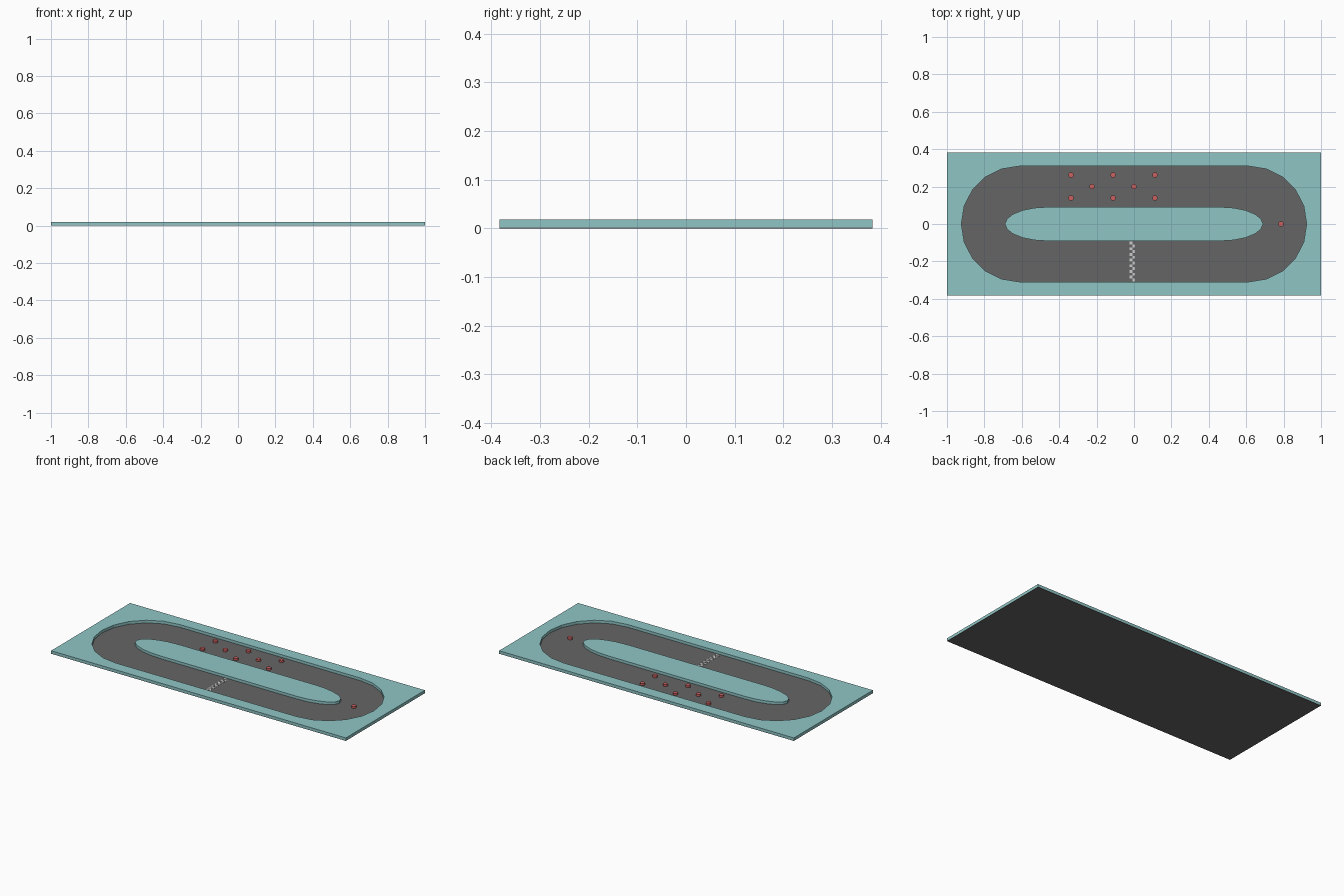
import bpy, bmesh
from math import sin, cos, pi

if "Cube" in bpy.data.objects:
    bpy.data.objects.remove(bpy.data.objects["Cube"])

BASE, TOP = 0.002, 0.0185      # floor level and rim level
HX, HY = 1.0, 0.383            # half size of the board


def material(name, rgb):
    m = bpy.data.materials.new(name)
    m.diffuse_color = (*rgb, 1)
    m.use_nodes = True
    m.node_tree.nodes["Principled BSDF"].inputs["Base Color"].default_value = m.diffuse_color
    return m


TEAL = material("teal", (0.28, 0.56, 0.56))
ASPHALT = material("asphalt", (0.13, 0.13, 0.13))
RED = material("red", (0.6, 0.12, 0.12))
WHITE = material("white", (0.8, 0.8, 0.8))


def stadium(straight, rx, ry, n=10):
    """Oval outline: two half ellipses joined by straight sides."""
    pts = []
    for side in (1, -1):
        for i in range(n + 1):
            a = -pi / 2 + pi * i / n
            pts.append((side * (straight + rx * cos(a)), side * ry * sin(a)))
    return pts


def slab(name, outlines, z0, z1, mat):
    """Extrude nested outlines into a flat slab; inner outlines become holes."""
    cu = bpy.data.curves.new(name, 'CURVE')
    cu.dimensions = '2D'
    cu.fill_mode = 'BOTH'
    cu.extrude = (z1 - z0) / 2
    for pts in outlines:
        sp = cu.splines.new('POLY')
        sp.points.add(len(pts) - 1)
        for p, (x, y) in zip(sp.points, pts):
            p.co = (x, y, 0, 1)
        sp.use_cyclic_u = True
    tmp = bpy.data.objects.new(name + "_outline", cu)
    bpy.context.collection.objects.link(tmp)
    mesh = bpy.data.meshes.new_from_object(
        tmp.evaluated_get(bpy.context.evaluated_depsgraph_get()))
    bpy.data.objects.remove(tmp)
    bm = bmesh.new()
    bm.from_mesh(mesh)
    bmesh.ops.remove_doubles(bm, verts=bm.verts, dist=1e-5)
    bmesh.ops.recalc_face_normals(bm, faces=bm.faces)
    bmesh.ops.translate(bm, verts=bm.verts, vec=(0, 0, (z0 + z1) / 2))
    for f in bm.faces:
        f.smooth = False
    bm.to_mesh(mesh)
    bm.free()
    mesh.name = name
    mesh.materials.clear()
    mesh.materials.append(mat)
    ob = bpy.data.objects.new(name, mesh)
    bpy.context.collection.objects.link(ob)
    return ob


board = [(-HX, -HY), (HX, -HY), (HX, HY), (-HX, HY)]
track_outer = stadium(0.614, 0.309, 0.309)
track_inner = stadium(0.459, 0.231, 0.091)

# Dark base whose top is the track floor, then the teal surround and infield
slab("track_base", [board], 0, BASE, ASPHALT)
slab("surround", [board, track_outer], BASE, TOP, TEAL)
slab("infield", [track_inner], BASE, TOP, TEAL)

# Red pegs: a staggered group on the back straight, one on the right bend
spots = [(x, y) for x in (-0.337, -0.112, 0.112) for y in (0.262, 0.139)]
spots += [(-0.225, 0.2), (0, 0.2), (0.786, 0)]
for i, (x, y) in enumerate(spots):
    bpy.ops.mesh.primitive_cylinder_add(
        vertices=12, radius=0.014, depth=0.012, location=(x, y, BASE + 0.006))
    peg = bpy.context.object
    peg.name = f"peg_{i + 1}"
    peg.data.materials.append(RED)

# Checkered start line: alternate white tiles in two columns
bm = bmesh.new()
ROWS, T = 14, 0.0152
for r in range(ROWS):
    x = -0.024 + T * (r % 2 + 0.5)
    y = -0.094 - T * (r + 0.5)
    tile = bmesh.ops.create_cube(bm, size=1)["verts"]
    bmesh.ops.scale(bm, verts=tile, vec=(T, T, 0.001))
    bmesh.ops.translate(bm, verts=tile, vec=(x, y, BASE + 0.0005))
mesh = bpy.data.meshes.new("start_line")
bm.to_mesh(mesh)
bm.free()
mesh.materials.append(WHITE)
bpy.context.collection.objects.link(bpy.data.objects.new("start_line", mesh))
